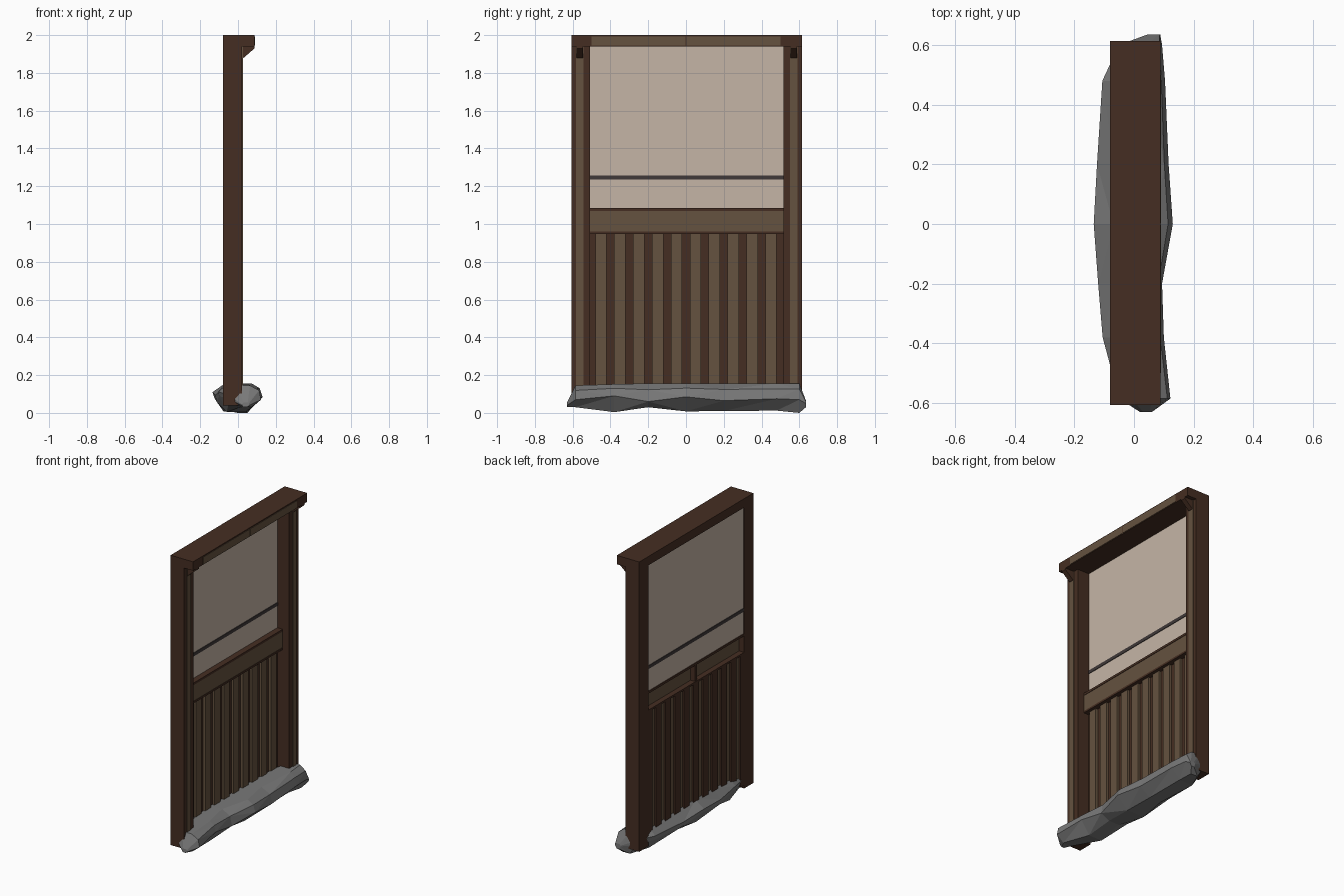
import bpy, bmesh

if "Cube" in bpy.data.objects:
    bpy.data.objects.remove(bpy.data.objects["Cube"])

def material(name, color):
    m = bpy.data.materials.new(name)
    m.diffuse_color = color
    m.use_nodes = True
    m.node_tree.nodes["Principled BSDF"].inputs["Base Color"].default_value = m.diffuse_color
    return m

DARK = material("dark wood", (0.06, 0.027, 0.016, 1))
LIGHT = material("light wood", (0.13, 0.085, 0.05, 1))
PAPER = material("pane", (0.56, 0.46, 0.38, 0.85))
BAR = material("bar", (0.05, 0.04, 0.04, 1))
STONE = material("stone", (0.19, 0.19, 0.19, 1))

def finish(name, bm, mat):
    bmesh.ops.recalc_face_normals(bm, faces=bm.faces)
    me = bpy.data.meshes.new(name)
    bm.to_mesh(me)
    bm.free()
    me.materials.append(mat)
    ob = bpy.data.objects.new(name, me)
    bpy.context.collection.objects.link(ob)
    return ob

def loft(name, rings, mat):
    """Skin a list of closed rings and cap both ends."""
    bm = bmesh.new()
    vs = [[bm.verts.new(p) for p in r] for r in rings]
    n = len(vs[0])
    for a, b in zip(vs, vs[1:]):
        for i in range(n):
            bm.faces.new((a[i], a[(i + 1) % n], b[(i + 1) % n], b[i]))
    bm.faces.new(vs[0])
    bm.faces.new(vs[-1])
    return finish(name, bm, mat)

def extrude(name, profile, y0, y1, mat):
    """Profile of (x, z) points swept along y."""
    return loft(name, [[(x, y, z) for x, z in profile] for y in (y0, y1)], mat)

def box(name, x0, x1, y0, y1, z0, z1, mat):
    return extrude(name, [(x0, z0), (x1, z0), (x1, z1), (x0, z1)], y0, y1, mat)

C = 0.004          # centre of the wooden frame in y
IN, OUT = 0.512, 0.61

# posts, their light facing strips and the corner brackets
for side, s in (("left", -1), ("right", 1)):
    y = sorted((C + s * IN, C + s * OUT))
    box(f"{side}_post", -0.08, 0.021, *y, 0.04, 1.95, DARK)
    y = sorted((C + s * 0.546, C + s * 0.586))
    box(f"{side}_post_strip", 0.015, 0.026, *y, 0.04, 1.94, LIGHT)
    y = sorted((C + s * 0.549, C + s * 0.583))
    extrude(f"{side}_bracket", [(0.015, 1.945), (0.015, 1.875), (0.03, 1.88),
                                (0.088, 1.93), (0.088, 1.945)], *y, DARK)

# top beam with two facing boards
box("top_beam", -0.08, 0.088, C - OUT, C + OUT, 1.94, 2.0, DARK)
for i, (a, b) in enumerate(((-0.5, -0.002), (0.002, 0.5))):
    box(f"beam_facing_{i}", 0.08, 0.091, a, b, 1.944, 1.992, LIGHT)

# middle rail: front board with sill and lower lip, open at the back
ya, yb = C - IN, C + IN
box("rail_board", -0.042, -0.03, ya, yb, 0.955, 1.075, LIGHT)
box("rail_sill", -0.078, -0.027, ya, yb, 1.07, 1.085, DARK)
box("rail_lip", -0.079, -0.027, ya, yb, 0.947, 0.96, DARK)
box("rail_divider", -0.075, -0.04, -0.01, 0.01, 0.955, 1.075, DARK)

# window pane and its bar
box("window_pane", -0.073, -0.067, ya, yb, 1.08, 1.945, PAPER)
box("window_bar", -0.077, -0.063, ya, yb, 1.235, 1.257, BAR)

# alternating boards of the lower panel
for i in range(-5, 6):
    y = i * 0.1
    box(f"back_board_{i + 5}", -0.077, -0.064, max(y - 0.03, ya), min(y + 0.03, yb),
        0.06, 0.95, DARK)
for i in range(10):
    y = -0.45 + i * 0.1
    box(f"front_board_{i}", -0.066, -0.048, y - 0.03, y + 0.03, 0.06, 0.95, LIGHT)

# rough stone footing: y, back x, front x, bottom z, widest z, top z
sections = [
    (-0.63, 0.02, 0.06, 0.03, 0.04, 0.055),
    (-0.585, -0.05, 0.122, 0.03, 0.07, 0.145),
    (-0.38, -0.105, 0.10, 0.004, 0.09, 0.152),
    (-0.2, -0.12, 0.094, 0.03, 0.06, 0.156),
    (0.0, -0.135, 0.13, 0.008, 0.085, 0.156),
    (0.2, -0.124, 0.116, 0.01, 0.065, 0.156),
    (0.48, -0.106, 0.104, 0.012, 0.075, 0.156),
    (0.6, -0.05, 0.094, 0.0, 0.07, 0.156),
    (0.635, 0.045, 0.088, 0.03, 0.05, 0.065),
]
rings = []
for k, (y, xa, xb, zb, zm, zt) in enumerate(sections):
    w = xb - xa
    f = 0.22 + 0.12 * (k % 2)
    rings.append([(xa + f * w, y, zb), (xb - 0.3 * w, y, zb), (xb, y, zm),
                  (xb - 0.06 * w, y, zm + 0.65 * (zt - zm)), (xb - f * w, y, zt),
                  (xa + 0.25 * w, y, zt), (xa, y, zm + 0.35 * (zt - zm)),
                  (xa + 0.03 * w, y, zm)])
stone = loft("stone_footing", rings, STONE)
bm = bmesh.new()
bm.from_mesh(stone.data)
bmesh.ops.triangulate(bm, faces=bm.faces)
bm.to_mesh(stone.data)
bm.free()
